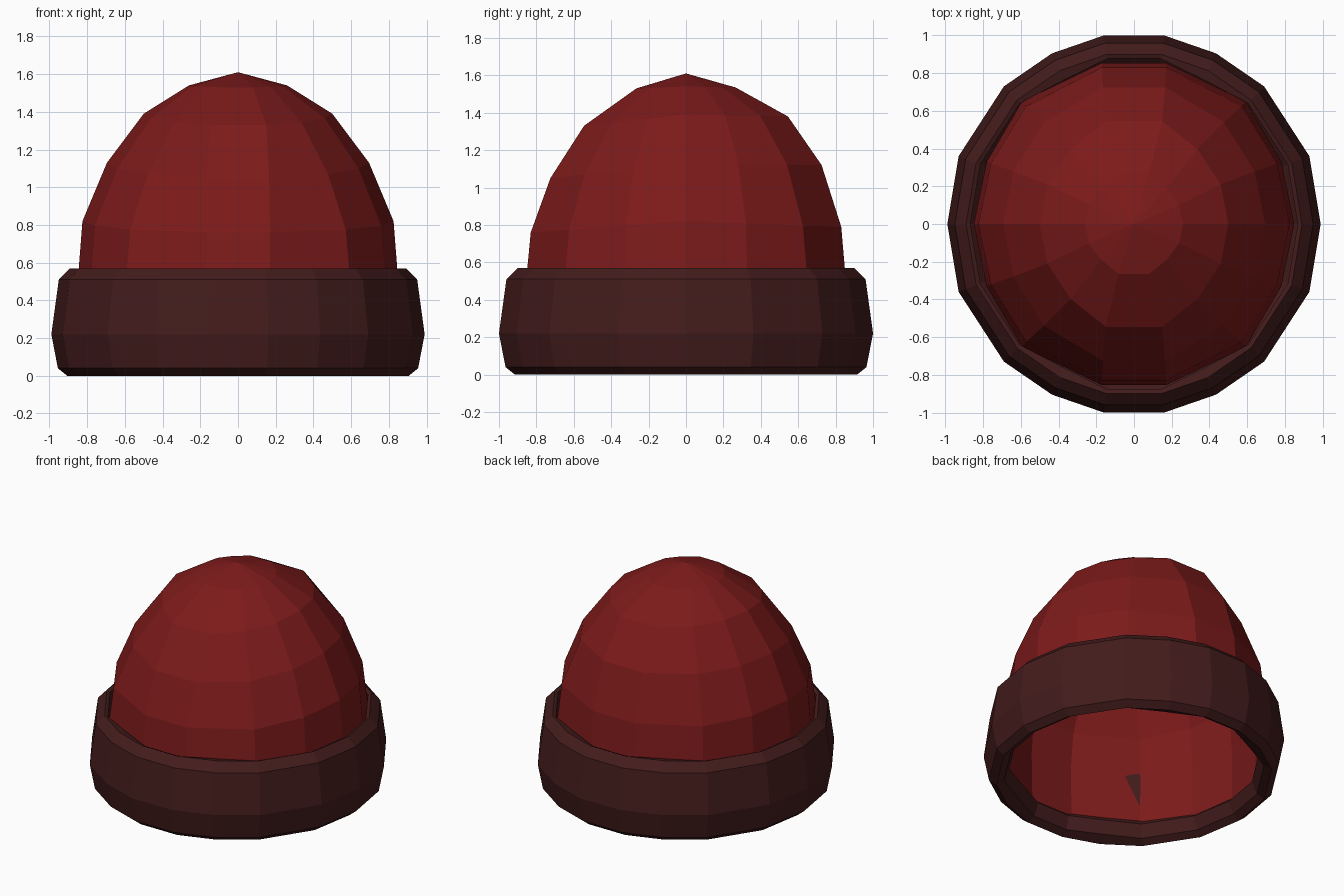
import bpy, bmesh

if "Cube" in bpy.data.objects:
    bpy.data.objects.remove(bpy.data.objects["Cube"])


def material(name, rgb):
    m = bpy.data.materials.new(name)
    m.diffuse_color = (*rgb, 1)
    m.use_nodes = True
    m.node_tree.nodes["Principled BSDF"].inputs["Base Color"].default_value = m.diffuse_color
    return m


def mirror_plan(quarter):
    """Quarter outline (from +x axis towards +y) -> full counter-clockwise loop."""
    half = quarter + [(-x, y) for x, y in reversed(quarter)]
    # the points on the x axis appear once per side only
    return half + [(x, -y) for x, y in reversed(half) if y != 0]


def skin(bm, rings, closed=False):
    """Join successive rings of vertices with quads."""
    count = len(rings) if closed else len(rings) - 1
    for i in range(count):
        a, b = rings[i], rings[(i + 1) % len(rings)]
        n = len(a)
        for k in range(n):
            j = (k + 1) % n
            bm.faces.new((a[k], a[j], b[j], b[k]))


def finish(bm, name, mat):
    bmesh.ops.recalc_face_normals(bm, faces=bm.faces)
    mesh = bpy.data.meshes.new(name)
    bm.to_mesh(mesh)
    bm.free()
    mesh.materials.append(mat)
    ob = bpy.data.objects.new(name, mesh)
    bpy.context.collection.objects.link(ob)
    return ob


red = material("red knit", (0.205, 0.0105, 0.0105))
brown = material("dark brown knit", (0.057, 0.0115, 0.0115))

# Knitted dome: 14-sided open shell, rings dip a little at the front
# side radius, front/back radius, front panel half width, diagonal scale,
# z side, z front, z back
dome_rings = [
    (0.847, 0.847, 0.17, 1.0, 0.125, 0.125, 0.125),
    (0.85, 0.855, 0.17, 1.0, 0.50, 0.50, 0.50),
    (0.825, 0.83, 0.17, 0.99, 0.82, 0.76, 0.79),
    (0.695, 0.725, 0.165, 0.98, 1.13, 1.05, 1.12),
    (0.50, 0.545, 0.15, 0.96, 1.39, 1.33, 1.38),
    (0.26, 0.265, 0.08, 0.95, 1.54, 1.53, 1.535),
]
bm = bmesh.new()
rings = []
for rx, ry, fx, d, zs, zf, zb in dome_rings:
    plan = mirror_plan([(rx, 0), (0.92 * rx, 0.385 * ry),
                        (0.70 * rx * d, 0.76 * ry * d), (fx, ry)])
    ring = []
    for x, y in plan:
        t = abs(y) / ry
        z = zs + ((zb if y > 0 else zf) - zs) * t
        ring.append(bm.verts.new((x, y, z)))
    rings.append(ring)
skin(bm, rings)
tip = bm.verts.new((0, 0, 1.61))
top = rings[-1]
for k in range(len(top)):
    bm.faces.new((top[k], top[(k + 1) % len(top)], tip))
finish(bm, "hat_dome", red)

# Folded brim: closed rounded profile swept round an 18-sided outline;
# the inner wall follows the flatter dome outline, and a lip at the
# bottom grips the lower edge of the dome
def brim_outline(y_mid):
    return mirror_plan([(0.99, 0), (0.93, 0.36), (0.69, 0.73), (0.435, y_mid), (0.16, 1.0)])


outer, inner = brim_outline(0.905), brim_outline(0.865)
profile = [(0.915, 0.0, outer), (0.965, 0.04, outer), (1.0, 0.22, outer),
           (0.96, 0.51, outer), (0.90, 0.57, outer),
           (0.877, 0.56, inner), (0.877, 0.17, inner),
           (0.83, 0.12, inner), (0.865, 0.03, inner)]
bm = bmesh.new()
rings = [[bm.verts.new((x * r, y * r, z)) for x, y in plan] for r, z, plan in profile]
skin(bm, rings, closed=True)
finish(bm, "folded_brim", brown)
